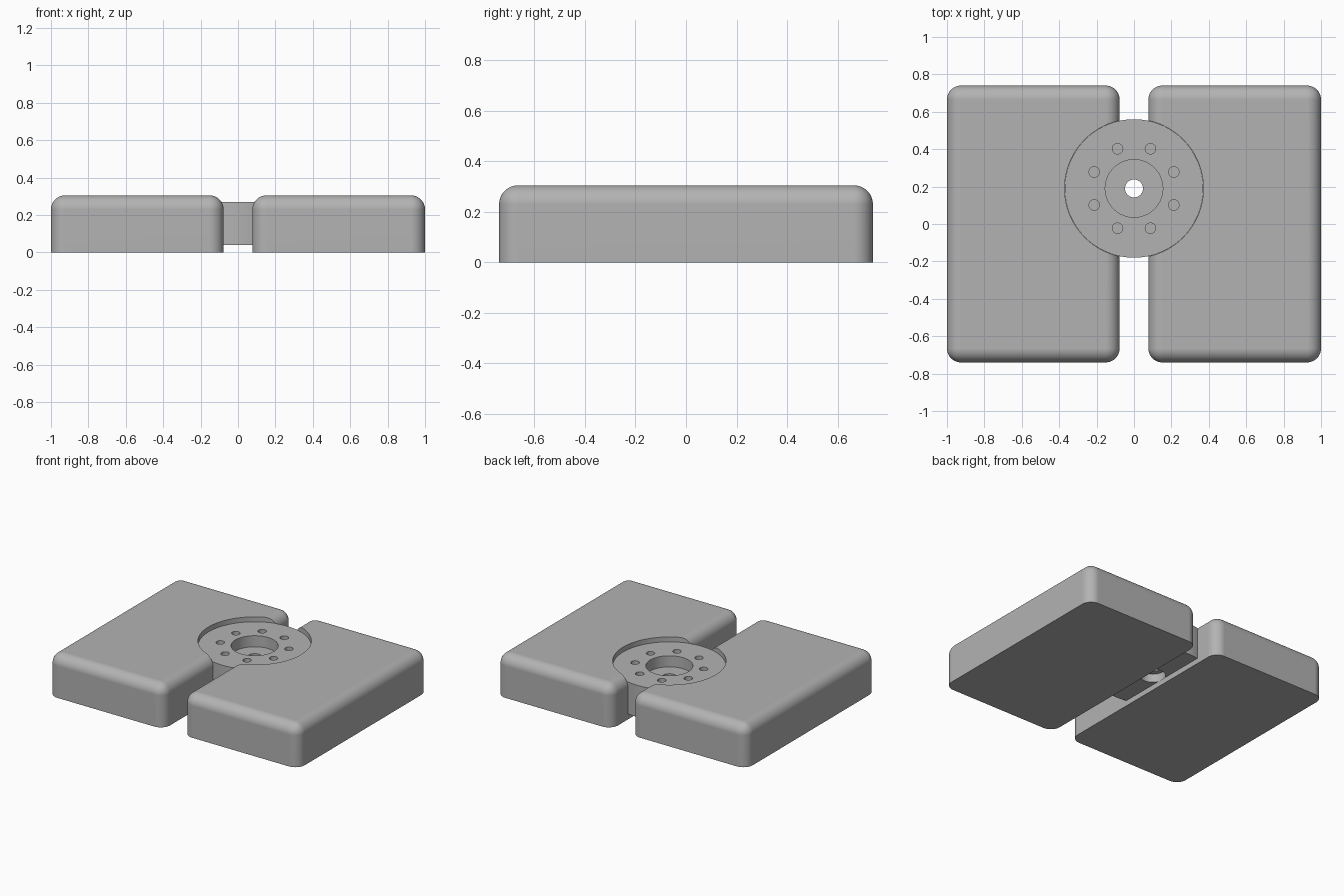
import bpy, bmesh
from math import cos, sin, pi, radians
from mathutils import Matrix

cube = bpy.data.objects.get("Cube")
if cube:
    bpy.data.objects.remove(cube, do_unlink=True)

GAP, HALF_LENGTH, HEIGHT, ROUND = 0.077, 0.74, 0.305, 0.075
HUB_Y, HUB_R, HUB_BOTTOM, HUB_TOP = 0.19, 0.37, 0.04, 0.27

grey = bpy.data.materials.new("plain grey")
grey.use_nodes = True
grey.diffuse_color = (0.45, 0.45, 0.45, 1)
grey.node_tree.nodes["Principled BSDF"].inputs["Base Color"].default_value = grey.diffuse_color


def add_object(name, bm):
    mesh = bpy.data.meshes.new(name)
    bm.to_mesh(mesh)
    bm.free()
    mesh.materials.append(grey)
    obj = bpy.data.objects.new(name, mesh)
    bpy.context.collection.objects.link(obj)
    return obj


def cylinder(name, radius, bottom, top, x=0, y=HUB_Y, sides=96):
    bm = bmesh.new()
    bmesh.ops.create_cone(bm, cap_ends=True, segments=sides, radius1=radius, radius2=radius,
                          depth=top - bottom,
                          matrix=Matrix.Translation((x, y, (bottom + top) / 2)))
    return add_object(name, bm)


def carve(obj, cutters):
    """Subtract each cutter, bake the result and remove the cutters."""
    for cutter in cutters:
        cutter.hide_render = True
        mod = obj.modifiers.new("cut", 'BOOLEAN')
        mod.operation, mod.solver, mod.object = 'DIFFERENCE', 'EXACT', cutter
    bpy.context.view_layer.update()
    baked = bpy.data.meshes.new_from_object(obj.evaluated_get(bpy.context.evaluated_depsgraph_get()))
    obj.modifiers.clear()
    obj.data = baked
    for cutter in cutters:
        bpy.data.objects.remove(cutter, do_unlink=True)


def smooth(obj):
    bpy.ops.object.select_all(action='DESELECT')
    obj.select_set(True)
    bpy.context.view_layer.objects.active = obj
    bpy.ops.object.shade_smooth_by_angle(angle=radians(30))
    weighted = obj.modifiers.new("flat tops", 'WEIGHTED_NORMAL')
    weighted.keep_sharp = True


# Two rounded blocks with sharp bottom edges and a round pocket for the hub
for name, side in (("left_block", 1), ("right_block", -1)):
    bm = bmesh.new()
    width = 1 - GAP
    place = Matrix.Translation((side * (GAP + width / 2), 0, HEIGHT / 2))
    bmesh.ops.create_cube(bm, size=1,
                          matrix=place @ Matrix.Diagonal((width, 2 * HALF_LENGTH, HEIGHT, 1)))
    edges = [e for e in bm.edges if max(v.co.z for v in e.verts) > HEIGHT / 2]
    bmesh.ops.bevel(bm, geom=edges, offset=ROUND, segments=10, profile=0.5, affect='EDGES')
    block = add_object(name, bm)
    carve(block, [cylinder("pocket_cutter", HUB_R + 0.001, HUB_BOTTOM - 0.001, HEIGHT + 0.1)])
    smooth(block)

# Round hub joining the blocks: stepped centre bore and a ring of blind holes
hub = cylinder("hub_disc", HUB_R, HUB_BOTTOM, HUB_TOP)
cutters = [cylinder("top_bore_cutter", 0.154, HUB_TOP - 0.08, HUB_TOP + 0.1),
           cylinder("bottom_bore_cutter", 0.085, HUB_BOTTOM - 0.1, HUB_BOTTOM + 0.06),
           cylinder("through_cutter", 0.048, HUB_BOTTOM - 0.2, HUB_TOP + 0.2, sides=48)]
for i in range(8):
    angle = (i + 0.5) * pi / 4
    cutters.append(cylinder("bolt_hole_cutter", 0.028, HUB_TOP - 0.08, HUB_TOP + 0.1,
                            0.23 * cos(angle), HUB_Y + 0.23 * sin(angle), 32))
carve(hub, cutters)
smooth(hub)
